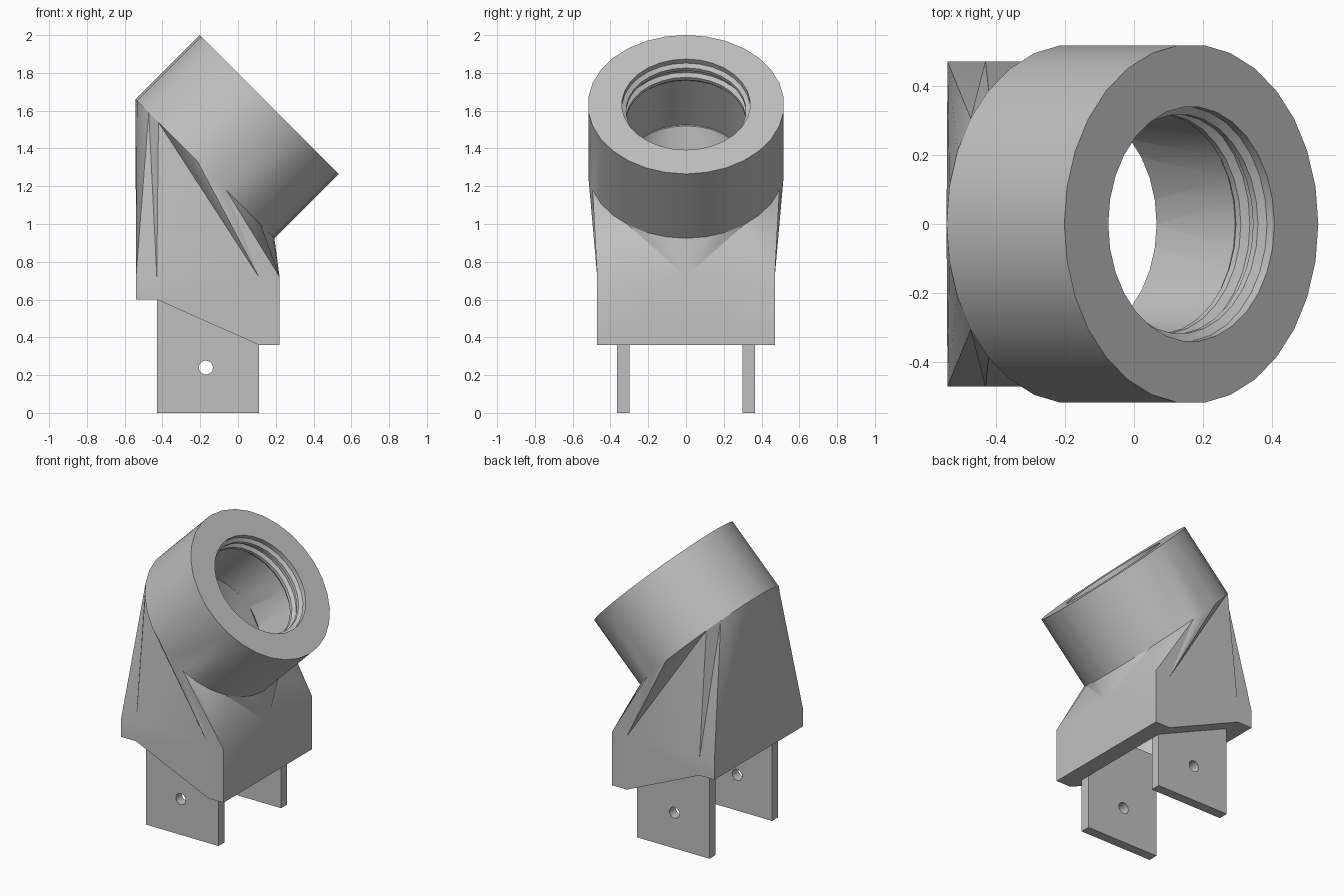
import bpy, bmesh, math
from mathutils import Vector

if "Cube" in bpy.data.objects:
    bpy.data.objects.remove(bpy.data.objects["Cube"], do_unlink=True)

grey = bpy.data.materials.new("plain grey")
grey.use_nodes = True
colour = (0.53, 0.53, 0.53, 1)
grey.diffuse_color = colour
grey.node_tree.nodes["Principled BSDF"].inputs["Base Color"].default_value = colour

SIDES = 30
BASE = Vector((-0.175, 0, 1.292))        # centre of the collar's lower end
AXIS = Vector((1, 0, 1)).normalized()
LOW = Vector((1, 0, -1)).normalized()
COLLAR_H, COLLAR_R, BORE_R = 0.482, 0.52, 0.33
SHOULDER = 0.72


def circle(bm, radius, height):
    """Ring of vertices around the tilted axis, starting at its lowest point."""
    ring = []
    for i in range(SIDES):
        a = math.tau * i / SIDES
        ring.append(bm.verts.new(BASE + AXIS * height + LOW * radius * math.cos(a)
                                 + Vector((0, radius * math.sin(a), 0))))
    return ring


def bridge(bm, a, b):
    for i in range(len(a)):
        j = (i + 1) % len(a)
        bm.faces.new((a[i], a[j], b[j], b[i]))


def finish(bm, name):
    bmesh.ops.recalc_face_normals(bm, faces=bm.faces)
    mesh = bpy.data.meshes.new(name)
    bm.to_mesh(mesh)
    bm.free()
    mesh.materials.append(grey)
    ob = bpy.data.objects.new(name, mesh)
    bpy.context.collection.objects.link(ob)
    return ob


def select(ob):
    bpy.ops.object.select_all(action='DESELECT')
    ob.select_set(True)
    bpy.context.view_layer.objects.active = ob


def cut(ob, cutter):
    cutter.hide_render = True
    select(ob)
    mod = ob.modifiers.new("cut", 'BOOLEAN')
    mod.operation = 'DIFFERENCE'
    mod.solver = 'EXACT'
    mod.object = cutter
    bpy.ops.object.modifier_apply(modifier=mod.name)
    bpy.data.objects.remove(cutter, do_unlink=True)


# Socket body: rectangular skirt fanned up into the tilted collar
bm = bmesh.new()
low_ring = circle(bm, COLLAR_R, 0)
top_ring = circle(bm, COLLAR_R, COLLAR_H)
bridge(bm, low_ring, top_ring)
bm.faces.new(top_ring)

# x, half width, underside height, first and last collar step of each fan
corners = [(0.22, 0, 0.36, 0, 3), (0.22, 0.47, 0.36, 3, 6), (0.11, 0.47, 0.36, 6, 11),
           (-0.43, 0.47, 0.60, 11, 12), (-0.54, 0.47, 0.60, 12, 15)]
front = [bm.verts.new((corners[0][0], 0, z)) for z in (SHOULDER, corners[0][2])]
halves = []
for side in (1, -1):
    upper, under = [front[0]], [front[1]]
    for x, y, z, _, _ in corners[1:]:
        upper.append(bm.verts.new((x, side * y, SHOULDER)))
        under.append(bm.verts.new((x, side * y, z)))
    for i, (_, _, _, first, last) in enumerate(corners):
        for k in range(first, last):
            bm.faces.new((upper[i], low_ring[side * k % SIDES], low_ring[side * (k + 1) % SIDES]))
        if i < len(corners) - 1:
            bm.faces.new((upper[i], upper[i + 1], low_ring[side * last % SIDES]))
            bm.faces.new((upper[i], upper[i + 1], under[i + 1], under[i]))
    halves.append((upper, under))
(up_l, un_l), (up_r, un_r) = halves
bm.faces.new((up_l[4], up_r[4], low_ring[SIDES // 2]))
bm.faces.new((up_l[4], up_r[4], un_r[4], un_l[4]))
bm.faces.new((front[1], un_l[1], un_l[2], un_r[2], un_r[1]))
for i in (2, 3):
    bm.faces.new((un_l[i], un_l[i + 1], un_r[i + 1], un_r[i]))
body = finish(bm, "socket_body")

# Hollow inside, from the open underside up to the bore
bm = bmesh.new()
circle(bm, BORE_R, 0.01)
for x in (-0.43, 0.11):
    for y in (-0.36, 0.36):
        for z in (0.3, SHOULDER):
            bm.verts.new((x, y, z))
hull = bmesh.ops.convex_hull(bm, input=bm.verts)
bmesh.ops.delete(bm, geom=[v for v in hull["geom_interior"] if isinstance(v, bmesh.types.BMVert)],
                 context='VERTS')
cut(body, finish(bm, "cavity_cutter"))

# Bore with thread grooves near the mouth: depth below the rim, radius
profile = [(-0.05, 0.34), (0.03, 0.34), (0.045, 0.318), (0.065, 0.318), (0.08, 0.34),
           (0.10, 0.34), (0.115, 0.318), (0.135, 0.318), (0.15, BORE_R), (COLLAR_H, BORE_R)]
bm = bmesh.new()
rings = [circle(bm, r, COLLAR_H - d) for d, r in profile]
for a, b in zip(rings, rings[1:]):
    bridge(bm, a, b)
bm.faces.new(rings[0])
bm.faces.new(rings[-1])
cut(body, finish(bm, "bore_cutter"))
select(body)
bpy.ops.object.shade_smooth_by_angle(angle=math.radians(20))

# Mounting tabs with a bolt hole each
for name, side in (("left_tab", 1), ("right_tab", -1)):
    bm = bmesh.new()
    bmesh.ops.create_cube(bm, size=1)
    for v in bm.verts:
        v.co = Vector((-0.16 + v.co.x * 0.54, side * 0.3325 + v.co.y * 0.065, 0.35 + v.co.z * 0.7))
    tab = finish(bm, name)
    bpy.ops.mesh.primitive_cylinder_add(vertices=20, radius=0.037, depth=0.3,
                                        location=(-0.17, side * 0.33, 0.24),
                                        rotation=(math.pi / 2, 0, 0))
    cut(tab, bpy.context.object)
    select(tab)
    bpy.ops.object.shade_smooth_by_angle(angle=math.radians(30))
